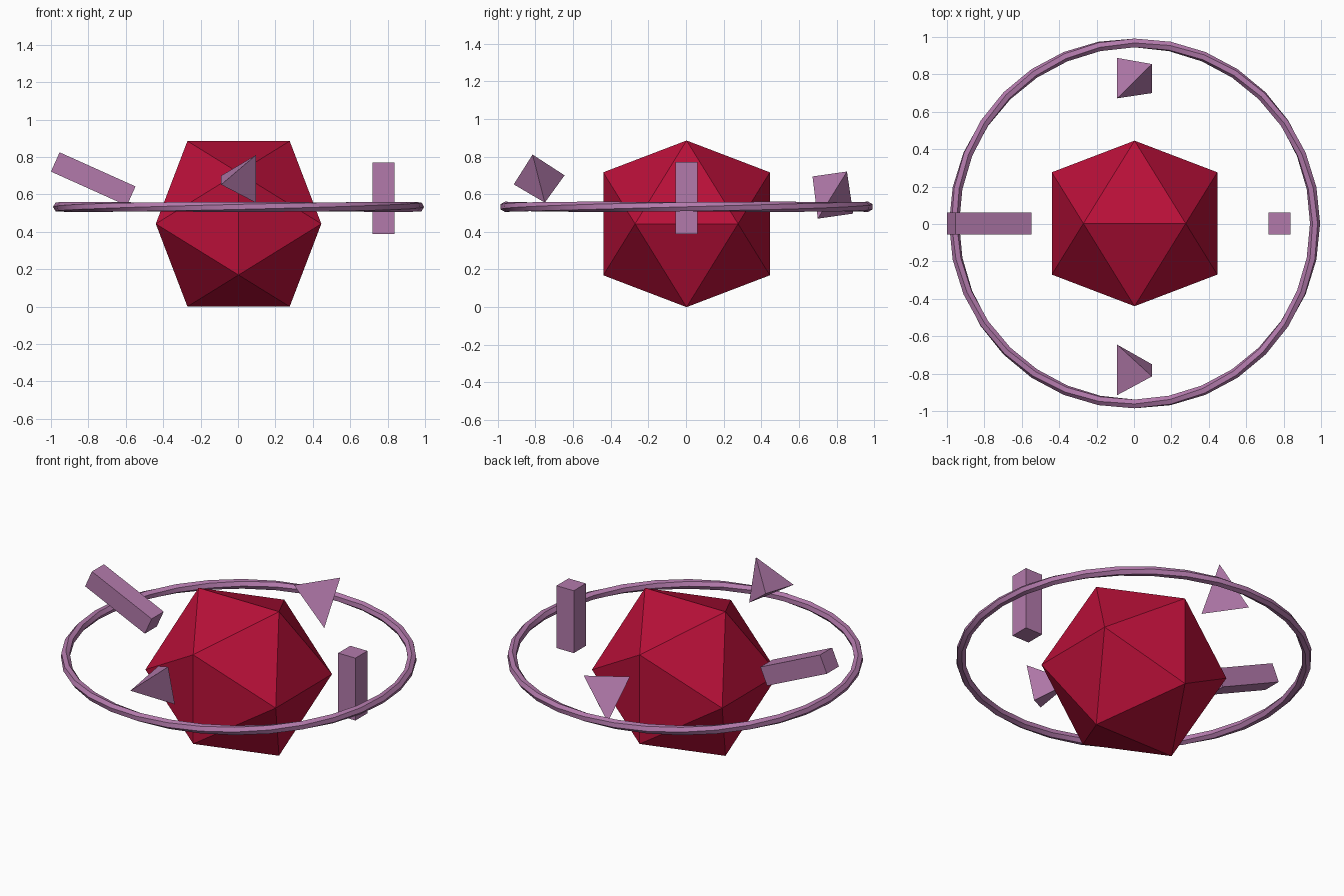
import bpy, bmesh
from math import sin, cos, tau, radians, sqrt
from mathutils import Matrix, Vector

cube = bpy.data.objects.get("Cube")
if cube:
    bpy.data.objects.remove(cube)


def material(name, rgb):
    m = bpy.data.materials.new(name)
    m.use_nodes = True
    col = (*rgb, 1)
    m.diffuse_color = col
    m.node_tree.nodes["Principled BSDF"].inputs["Base Color"].default_value = col
    return m


crimson = material("crimson", (0.48, 0.005, 0.04))
mauve = material("mauve", (0.45, 0.195, 0.41))


def finish(name, bm, mat):
    bmesh.ops.recalc_face_normals(bm, faces=bm.faces)
    me = bpy.data.meshes.new(name)
    bm.to_mesh(me)
    bm.free()
    me.materials.append(mat)
    ob = bpy.data.objects.new(name, me)
    bpy.context.collection.objects.link(ob)
    return ob


def hull(name, points, mat):
    bm = bmesh.new()
    for p in points:
        bm.verts.new(p)
    bmesh.ops.convex_hull(bm, input=bm.verts)
    return finish(name, bm, mat)


def block(name, size, centre, tilt):
    bm = bmesh.new()
    bmesh.ops.create_cube(bm, size=1, matrix=Matrix.Translation(centre)
                          @ Matrix.Rotation(radians(tilt), 4, "Y")
                          @ Matrix.Diagonal((*size, 1)))
    return finish(name, bm, mauve)


# Core: icosahedron from three golden rectangles
long = 0.4425
short = long * 2 / (1 + sqrt(5))
core = []
for i in (-1, 1):
    for j in (-1, 1):
        a, b = i * short, j * long
        core += [Vector(p) + Vector((0.003, 0.003, long))
                 for p in ((a, 0, b), (b, a, 0), (0, b, a))]
hull("core", core, crimson)

# Ring: slim six-sided tube with a slight twist
SEGS, SIDES = 32, 6
bm = bmesh.new()
loops = []
for s in range(SEGS):
    t = tau * s / SEGS
    loop = []
    for k in range(SIDES):
        a = tau * k / SIDES + t
        r = 0.965 + 0.027 * cos(a)
        loop.append(bm.verts.new((0.003 + r * cos(t), 0.003 + r * sin(t),
                                  0.533 + 0.027 * sin(a))))
    loops.append(loop)
for s in range(SEGS):
    p, q = loops[s], loops[(s + 1) % SEGS]
    for k in range(SIDES):
        n = (k + 1) % SIDES
        bm.faces.new((p[k], q[k], q[n], p[n]))
ring = finish("ring", bm, mauve)
bpy.context.view_layer.objects.active = ring
ring.select_set(True)
bpy.ops.object.shade_smooth_by_angle(angle=radians(30))

# Floating blocks
block("left_block", (0.117, 0.117, 0.383), (0.778, 0.003, 0.58), 0)
block("right_block", (0.445, 0.117, 0.113), (-0.774, 0.003, 0.682), 24.2)

# Floating tetrahedra
hull("front_tetrahedron", [(0.096, -0.815, 0.81), (0.096, -0.75, 0.555),
                           (-0.09, -0.645, 0.70), (-0.09, -0.915, 0.652)], mauve)
hull("back_tetrahedron", [(0.096, 0.855, 0.72), (0.096, 0.70, 0.47),
                          (-0.09, 0.888, 0.497), (-0.09, 0.672, 0.694)], mauve)
